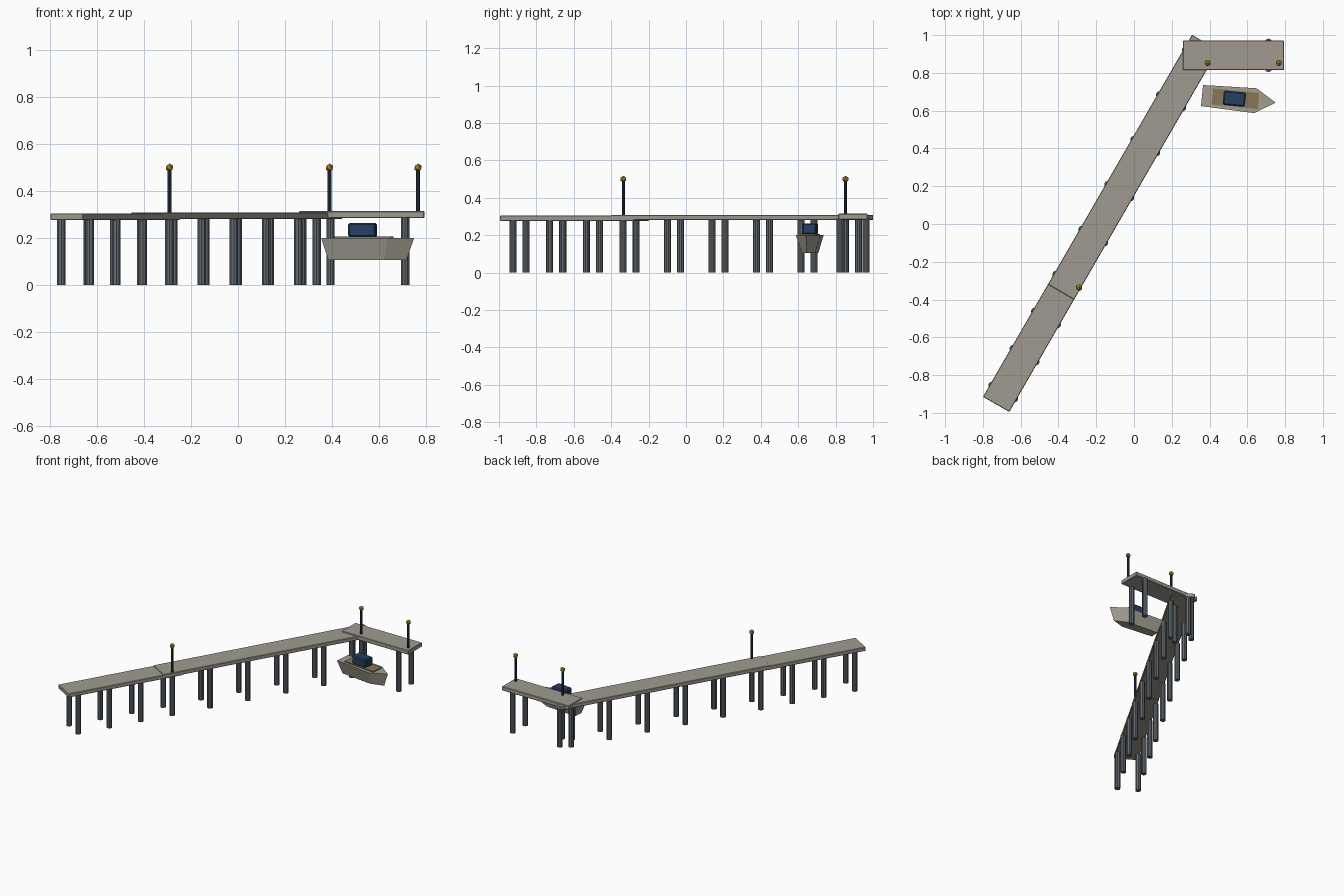
import bpy, bmesh, math
from mathutils import Matrix, Vector

if "Cube" in bpy.data.objects:
    bpy.data.objects.remove(bpy.data.objects["Cube"])


def material(name, rgb):
    m = bpy.data.materials.new(name)
    m.diffuse_color = (*rgb, 1)
    m.use_nodes = True
    m.node_tree.nodes["Principled BSDF"].inputs["Base Color"].default_value = m.diffuse_color
    return m


PLANK = material("weathered_plank", (0.35, 0.33, 0.28))
PILE = material("slate_pile", (0.12, 0.14, 0.16))
POST = material("dark_navy_post", (0.018, 0.035, 0.065))
GLOW = material("amber_lamp", (0.55, 0.30, 0.03))
HULL = material("pale_hull", (0.36, 0.34, 0.28))
WOOD = material("brown_wood", (0.25, 0.18, 0.10))
CABIN = material("navy_cabin", (0.018, 0.05, 0.12))


def finish(name, bm, mat, matrix=Matrix()):
    bmesh.ops.recalc_face_normals(bm, faces=bm.faces)
    me = bpy.data.meshes.new(name)
    bm.to_mesh(me)
    bm.free()
    me.materials.append(mat)
    ob = bpy.data.objects.new(name, me)
    ob.matrix_world = matrix
    bpy.context.collection.objects.link(ob)
    return ob


def box(name, size, centre, mat, frame=Matrix(), bevel=0.003):
    bm = bmesh.new()
    bmesh.ops.create_cube(bm, size=1)
    bmesh.ops.scale(bm, vec=size, verts=bm.verts)
    bmesh.ops.translate(bm, vec=centre, verts=bm.verts)
    if bevel:
        bmesh.ops.bevel(bm, geom=bm.edges[:], offset=bevel, segments=1,
                        affect='EDGES')
    return finish(name, bm, mat, frame)


def cylinder(name, x, y, z0, z1, r, sides, mat):
    bm = bmesh.new()
    bmesh.ops.create_cone(bm, cap_ends=True, segments=sides, radius1=r,
                          radius2=r, depth=z1 - z0)
    return finish(name, bm, mat, Matrix.Translation((x, y, (z0 + z1) / 2)))


# Walkway frame: local x runs along the pier, local y across it
walk = Matrix.Translation((-0.73, -0.955, 0)) @ Matrix.Rotation(math.radians(60), 4, 'Z')


def span(name, s0, s1, z0, z1):
    box(name, (s1 - s0, 0.161, z1 - z0), ((s0 + s1) / 2, 0, (z0 + z1) / 2), PLANK, walk)


# Decks: two overlapping walkway sections and the pier head
span("shore_walkway", 0, 0.829, 0.277, 0.305)
span("main_walkway", 0.687, 2.213, 0.281, 0.309)
box("pier_head_deck", (0.535, 0.157, 0.03), (0.5265, 0.8925, 0.3), PLANK)

# Paired piles under walkway and pier head
rows = [0.075 + 0.2265 * i for i in range(4)] + [0.7545 + 0.2745 * i for i in range(1, 6)]
for i, s in enumerate(rows):
    for side in (-1, 1):
        p = walk @ Vector((s, side * 0.07, 0))
        cylinder(f"walkway_pile_{i}_{'left' if side > 0 else 'right'}",
                 p.x, p.y, 0, 0.282, 0.019, 10, PILE)
for x in (0.335, 0.712):
    for y in (0.823, 0.963):
        cylinder("pier_head_pile", x, y, 0, 0.29, 0.019, 10, PILE)

# Lamp posts with faceted lamps
for x, y in ((-0.292, -0.335), (0.39, 0.853), (0.767, 0.853)):
    cylinder("lamp_post", x, y, 0.3, 0.49, 0.008, 8, POST)
    bm = bmesh.new()
    bmesh.ops.create_icosphere(bm, subdivisions=1, radius=0.018)
    finish("lamp_globe", bm, GLOW, Matrix.Translation((x, y, 0.5)))

# Boat frame: local x runs stern to bow
boat = Matrix.Translation((0.36, 0.68, 0)) @ Matrix.Rotation(math.radians(-5.5), 4, 'Z')

# Hull lofted from a smaller bottom outline to the rim
outline = [(0, -0.056), (0.284, -0.066), (0.392, 0), (0.284, 0.066), (0, 0.056)]
bm = bmesh.new()
low = [bm.verts.new((0.028 + x * 0.845, y * 0.55, 0.106)) for x, y in outline]
top = [bm.verts.new((x, y, 0.2)) for x, y in outline]
bm.faces.new(low[::-1])
bm.faces.new(top)
for i in range(5):
    j = (i + 1) % 5
    bm.faces.new((low[i], low[j], top[j], top[i]))
finish("boat_hull", bm, HULL, boat)

# Boat deck panel and cabin
box("boat_deck", (0.245, 0.085, 0.014), (0.178, 0, 0.2), WOOD, boat, 0)
box("boat_cabin", (0.118, 0.076, 0.06), (0.172, 0, 0.234), CABIN, boat, 0.007)
